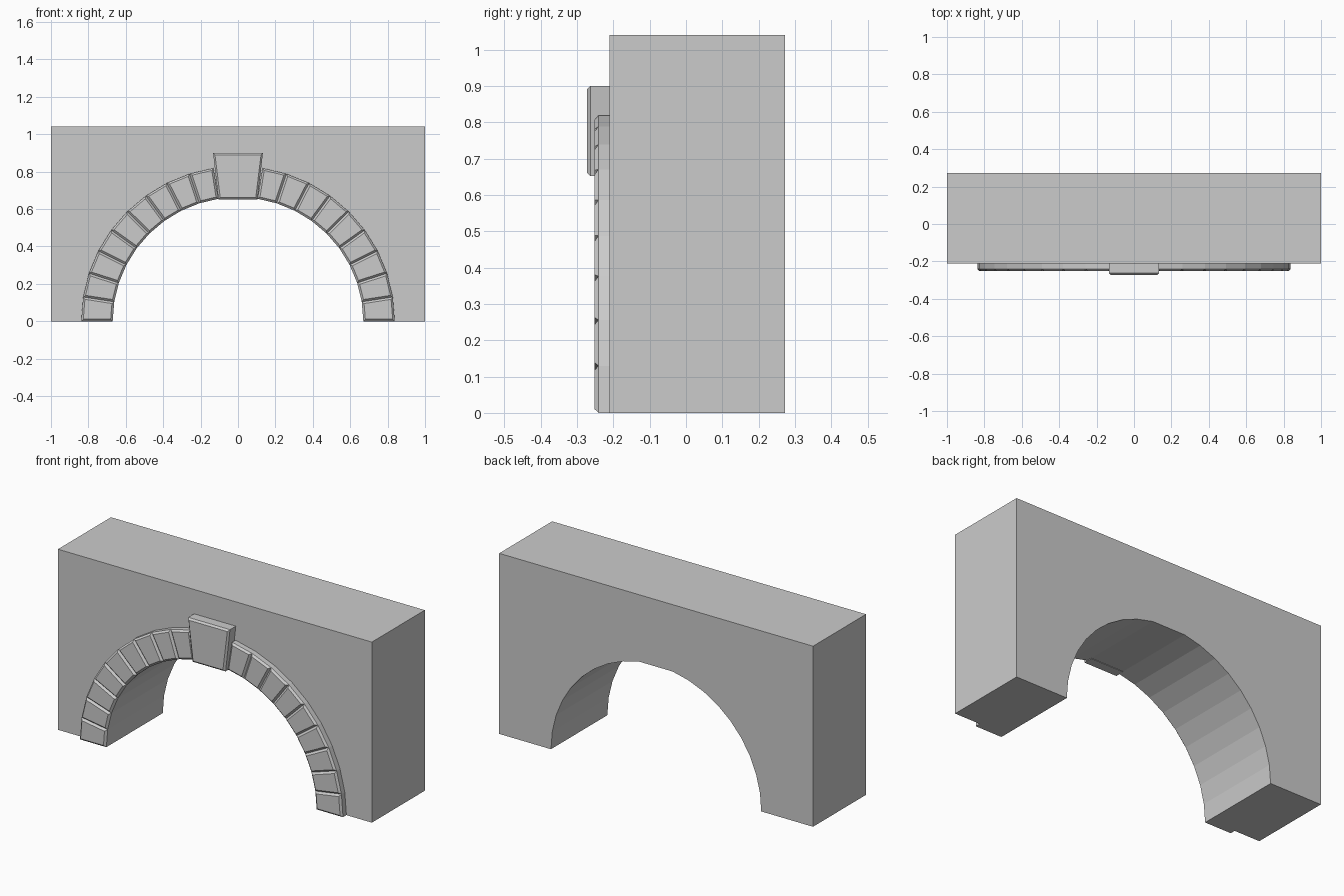
import bpy, bmesh
from math import sin, cos, radians

if "Cube" in bpy.data.objects:
    bpy.data.objects.remove(bpy.data.objects["Cube"])

STEP = 9                        # degrees per arch stone
WALL_FRONT, WALL_BACK = -0.21, 0.272
INNER, OUTER = (0.67, 0.663), (0.838, 0.829)   # x and z radii of the arch


def ring(radii, deg, dr=0.0):
    a = radians(deg)
    return ((radii[0] + dr) * cos(a), (radii[1] + dr) * sin(a))


def add_loft(bm, sections):
    """Capped solid through (xz points, y) sections."""
    loops = [[bm.verts.new((x, y, z)) for x, z in pts] for pts, y in sections]
    bm.faces.new(loops[0])
    bm.faces.new(loops[-1][::-1])
    for a, b in zip(loops, loops[1:]):
        for i in range(len(a)):
            j = (i + 1) % len(a)
            bm.faces.new((a[i], a[j], b[j], b[i]))


def finish(name, bm):
    bmesh.ops.recalc_face_normals(bm, faces=bm.faces[:])
    mesh = bpy.data.meshes.new(name)
    bm.to_mesh(mesh)
    bm.free()
    ob = bpy.data.objects.new(name, mesh)
    bpy.context.collection.objects.link(ob)
    return ob


# Wall with the faceted opening; the crown under the keystone is one flat facet
opening = [ring(INNER, d) for d in range(0, 181, STEP) if d != 90]
outline = [(1, 0), *opening, (-1, 0), (-1, 1.04), (1, 1.04)]
bm = bmesh.new()
add_loft(bm, [(outline, WALL_FRONT), (outline, WALL_BACK)])
finish("wall", bm)

# Nine chamfered stones on the right, mirrored to the left
C = 0.011
bm = bmesh.new()
for i in range(9):
    a, b = i * STEP, (i + 1) * STEP
    ci, co = 57.3 * C / INNER[0], 57.3 * C / OUTER[0]
    base = [ring(INNER, a), ring(OUTER, a), ring(OUTER, b), ring(INNER, b)]
    face = [ring(INNER, a + ci, C), ring(OUTER, a + co, -C),
            ring(OUTER, b - co, -C), ring(INNER, b - ci, C)]
    add_loft(bm, [(base, WALL_FRONT), (base, -0.241), (face, -0.252)])
stones = finish("arch_stones", bm)
mirror = stones.modifiers.new("mirror", 'MIRROR')
mirror.use_mirror_merge = False

# Keystone, standing proud of the other stones
K = 0.01
base = [(-0.105, 0.652), (0.105, 0.652), (0.133, 0.9), (-0.133, 0.9)]
face = [(-0.105 + K, 0.652 + K), (0.105 - K, 0.652 + K),
        (0.133 - K, 0.9 - K), (-0.133 + K, 0.9 - K)]
bm = bmesh.new()
add_loft(bm, [(base, WALL_FRONT), (base, -0.263), (face, -0.273)])
finish("keystone", bm)
